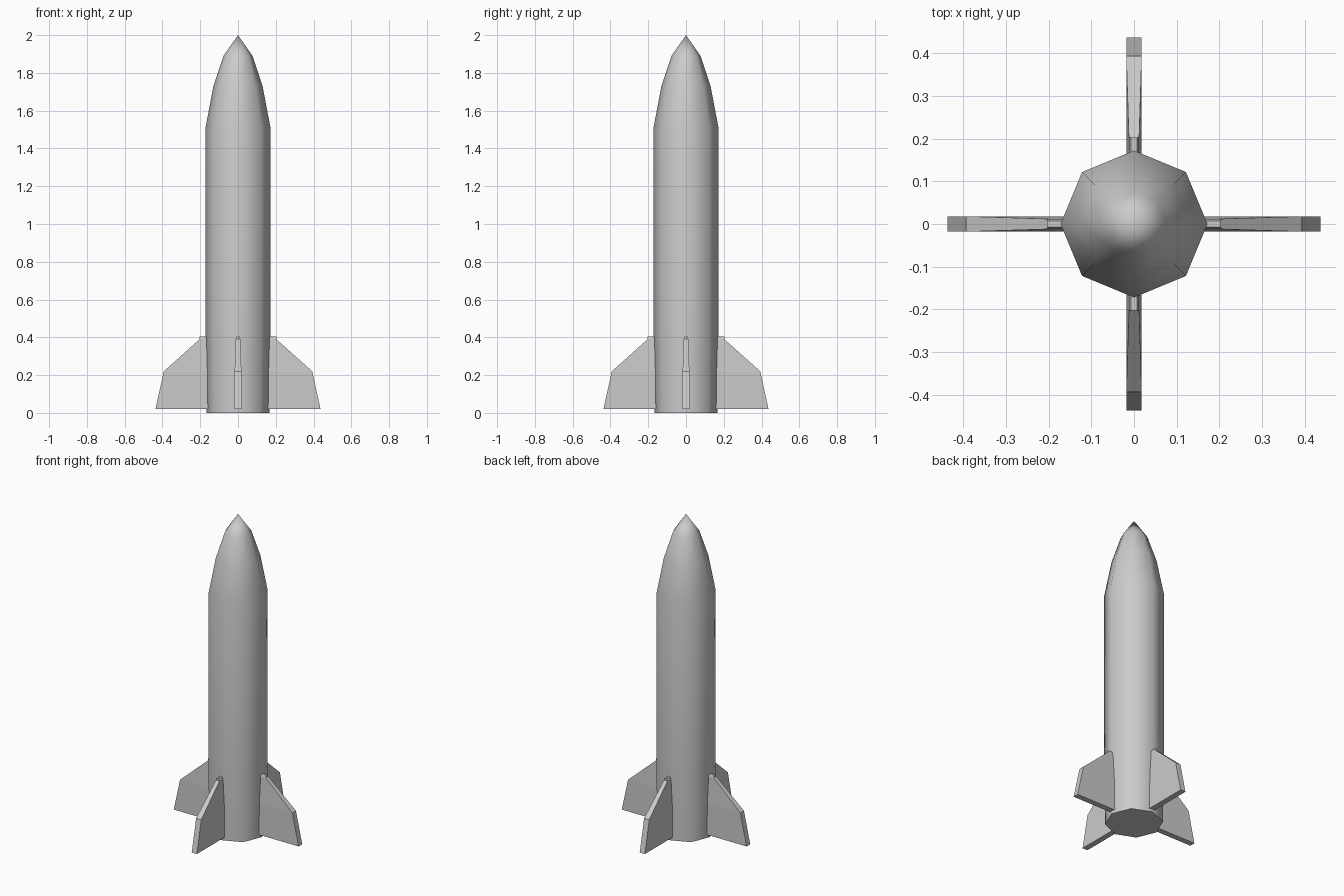
import bpy, bmesh, math
from mathutils import Matrix

if "Cube" in bpy.data.objects:
    bpy.data.objects.remove(bpy.data.objects["Cube"])


def add_object(name, bm):
    bmesh.ops.recalc_face_normals(bm, faces=bm.faces)
    mesh = bpy.data.meshes.new(name)
    bm.to_mesh(mesh)
    bm.free()
    obj = bpy.data.objects.new(name, mesh)
    bpy.context.collection.objects.link(obj)
    return obj


# Eight-sided hull with pointed nose, from (radius, height) profile
SIDES = 8
profile = [(0.167, 0.0), (0.172, 0.40), (0.172, 1.51), (0.13, 1.73), (0.077, 1.89)]
bm = bmesh.new()
rings = []
for r, z in profile:
    angles = [2 * math.pi * i / SIDES for i in range(SIDES)]
    rings.append([bm.verts.new((r * math.cos(a), r * math.sin(a), z)) for a in angles])
tip = bm.verts.new((0, 0, 2.0))
bm.faces.new(rings[0][::-1])
for i in range(SIDES):
    j = (i + 1) % SIDES
    for low, high in zip(rings, rings[1:]):
        bm.faces.new((low[i], low[j], high[j], high[i]))
    bm.faces.new((rings[-1][i], rings[-1][j], tip))
hull = add_object("hull", bm)
bpy.context.view_layer.objects.active = hull
hull.select_set(True)
bpy.ops.object.shade_smooth_by_angle(angle=math.radians(55))

# Four fins: (radial, height, half thickness) outline, thinner at the top
outline = [(0.155, 0.02, 0.018), (0.437, 0.02, 0.018), (0.393, 0.22, 0.018),
           (0.203, 0.39, 0.012), (0.203, 0.404, 0.007),
           (0.155, 0.404, 0.007), (0.155, 0.39, 0.012), (0.155, 0.22, 0.018)]
side_faces = [(0, 1, 2, 7), (7, 2, 3, 6), (6, 3, 4, 5)]
for k in range(4):
    bm = bmesh.new()
    left = [bm.verts.new((x, t, z)) for x, z, t in outline]
    right = [bm.verts.new((x, -t, z)) for x, z, t in outline]
    for f in side_faces:
        bm.faces.new([left[i] for i in f])
        bm.faces.new([right[i] for i in reversed(f)])
    n = len(outline)
    for i in range(n):
        j = (i + 1) % n
        bm.faces.new((left[i], left[j], right[j], right[i]))
    bm.transform(Matrix.Rotation(k * math.pi / 2, 4, 'Z'))
    add_object(f"fin_{k + 1}", bm)
